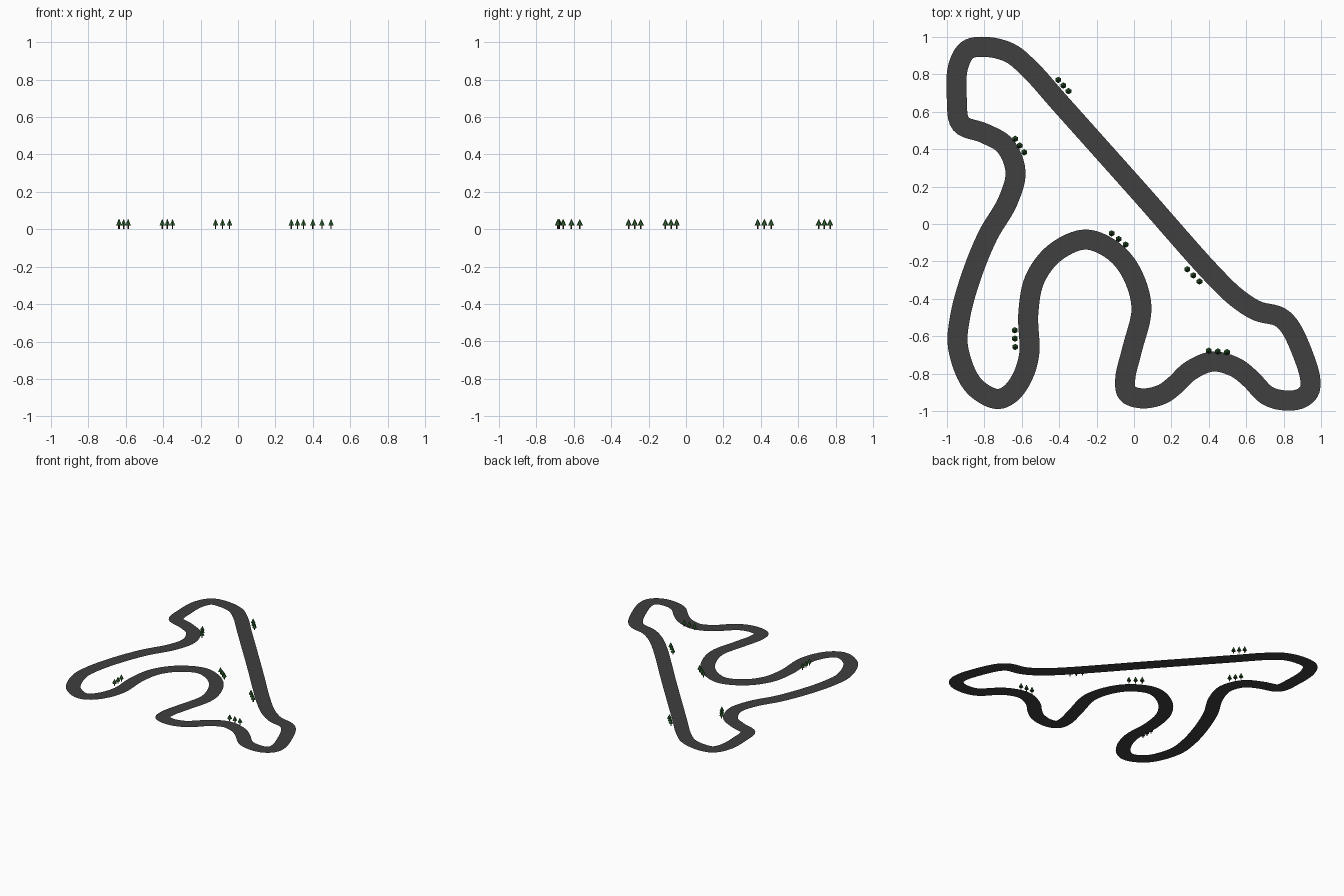
import bpy, bmesh, math
from mathutils import Vector

if "Cube" in bpy.data.objects:
    bpy.data.objects.remove(bpy.data.objects["Cube"])

HALF = 0.0535   # half road width

def material(name, col):
    m = bpy.data.materials.new(name)
    m.diffuse_color = (*col, 1)
    m.use_nodes = True
    m.node_tree.nodes["Principled BSDF"].inputs["Base Color"].default_value = m.diffuse_color
    return m

asphalt = material("asphalt", (0.05, 0.05, 0.05))
bark = material("bark", (0.06, 0.03, 0.015))
leaf = material("leaf", (0.03, 0.12, 0.03))

def finish(bm, name, mat):
    me = bpy.data.meshes.new(name)
    bm.to_mesh(me)
    bm.free()
    me.materials.append(mat)
    ob = bpy.data.objects.new(name, me)
    bpy.context.collection.objects.link(ob)
    return ob

# centre line of the circuit, clockwise from the bottom-left loop
line = [(-.735, -.935), (-.86, -.86), (-.94, -.66), (-.93, -.5), (-.87, -.28), (-.78, -.06),
        (-.675, .12), (-.633, .28), (-.69, .42), (-.8, .485), (-.925, .535), (-.947, .67),
        (-.94, .84), (-.89, .93), (-.8, .947), (-.665, .915), (-.56, .83), (-.39, .64),
        (.03, .17), (.42, -.27), (.55, -.395), (.66, -.465), (.775, -.495), (.83, -.545),
        (.9, -.69), (.942, -.83), (.935, -.895), (.885, -.935), (.795, -.942), (.71, -.915),
        (.62, -.825), (.54, -.765), (.42, -.735), (.3, -.785), (.22, -.86), (.15, -.91),
        (.045, -.932), (-.035, -.905), (-.047, -.83), (-.01, -.67), (.04, -.443),
        (-.025, -.24), (-.13, -.13), (-.265, -.083), (-.425, -.155), (-.53, -.295),
        (-.565, -.48), (-.56, -.695), (-.6, -.825), (-.665, -.91)]

def smooth_loop(pts, steps):
    """Closed centripetal Catmull-Rom curve through the points."""
    p = [Vector(q) for q in pts]
    n, out = len(p), []
    for i in range(n):
        a, b, c, d = (p[(i + k) % n] for k in (-1, 0, 1, 2))
        t1 = (b - a).length ** .5
        t2 = t1 + (c - b).length ** .5
        t3 = t2 + (d - c).length ** .5
        for s in range(steps):
            t = t1 + (t2 - t1) * s / steps
            e = a.lerp(b, t / t1)
            f = b.lerp(c, (t - t1) / (t2 - t1))
            g = c.lerp(d, (t - t2) / (t3 - t2))
            out.append(e.lerp(f, t / t2).lerp(f.lerp(g, (t - t1) / (t3 - t1)), (t - t1) / (t2 - t1)))
    return out

# flat road ribbon
path = smooth_loop(line, 6)
bm = bmesh.new()
rows = []
for i, p in enumerate(path):
    d = (path[(i + 1) % len(path)] - path[i - 1]).normalized()
    side = Vector((-d.y, d.x)) * HALF
    rows.append([bm.verts.new((*(p + side * s), 0)) for s in (-1, 1)])
for i in range(len(rows)):
    a, b = rows[i - 1], rows[i]
    bm.faces.new((a[0], b[0], b[1], a[1]))
bmesh.ops.recalc_face_normals(bm, faces=bm.faces)
if next(iter(bm.faces)).normal.z < 0:
    bmesh.ops.reverse_faces(bm, faces=bm.faces[:])
finish(bm, "road", asphalt)

# low-poly trees in rows of three: first and last position
def cone(name, x, y, z, r1, r2, h, mat):
    bm = bmesh.new()
    bmesh.ops.create_cone(bm, cap_ends=True, segments=6, radius1=r1, radius2=r2, depth=h)
    bmesh.ops.translate(bm, verts=bm.verts, vec=(x, y, z + h / 2))
    finish(bm, name, mat)

groups = [((-.405, .77), (-.35, .71)), ((-.635, .455), (-.587, .383)),
          ((-.12, -.05), (-.045, -.11)), ((.285, -.242), (.35, -.307)),
          ((-.637, -.568), (-.635, -.657)), ((.4, -.677), (.497, -.685))]
for a, b in groups:
    for k in range(3):
        x, y = Vector(a).lerp(Vector(b), k / 2)
        cone("tree_trunk", x, y, 0, .004, .004, .022, bark)
        cone("tree_crown", x, y, .02, .017, 0, .036, leaf)
